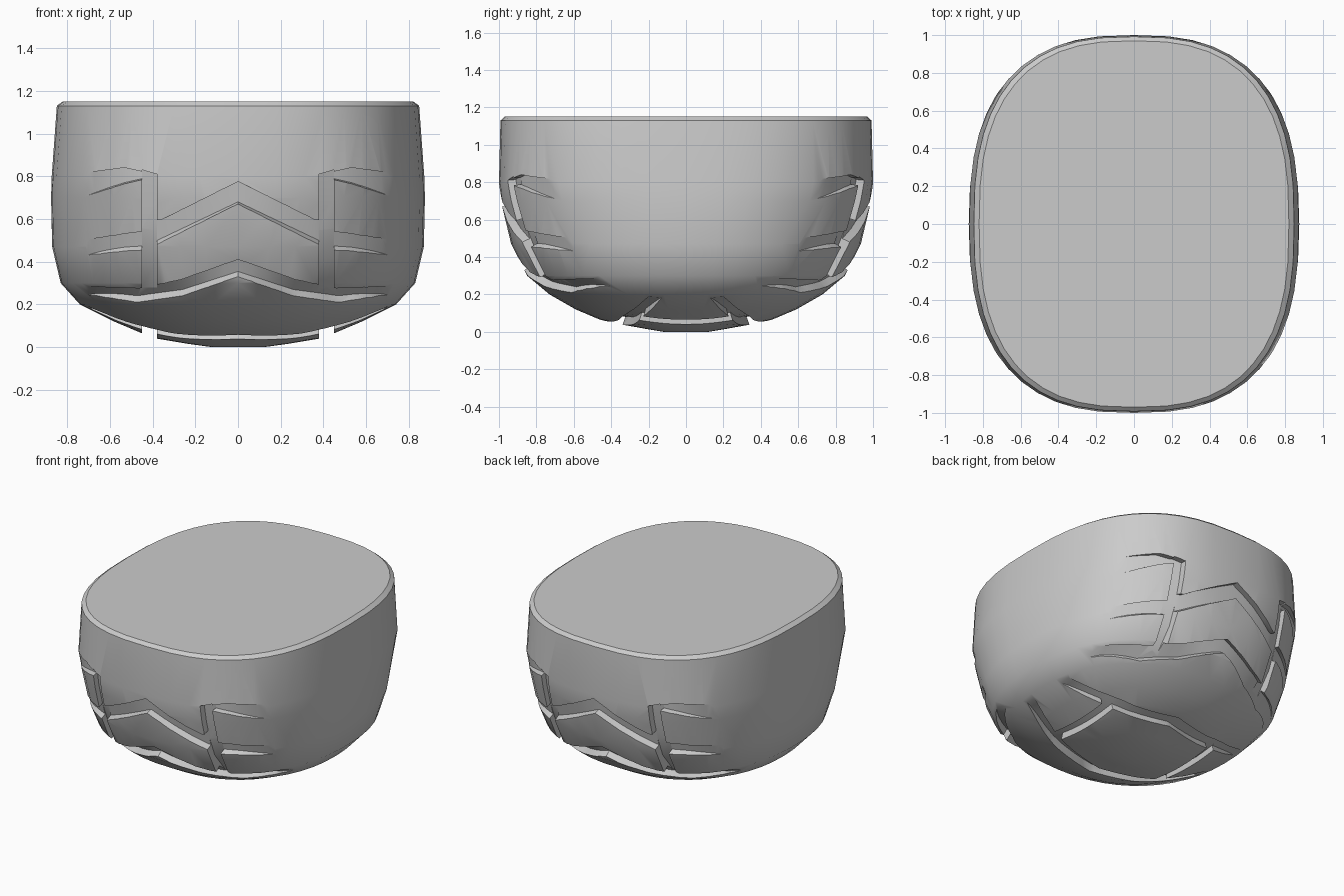
import bpy, bmesh, math
from mathutils import Vector

default = bpy.data.objects.get("Cube")
if default:
    bpy.data.objects.remove(default, do_unlink=True)

grey = bpy.data.materials.new("light_grey")
grey.use_nodes = True
grey.diffuse_color = (0.6, 0.6, 0.6, 1)
grey.node_tree.nodes["Principled BSDF"].inputs["Base Color"].default_value = (0.6, 0.6, 0.6, 1)

# Body rings: height, half width, half length, squareness
RINGS = [(0, .12, .12, 2), (.015, .23, .21, 2.1), (.04, .38, .35, 2.2), (.065, .45, .46, 2.2),
         (.12, .58, .59, 2.2), (.2, .74, .73, 2.25), (.3, .83, .85, 2.3), (.47, .87, .935, 2.3),
         (.7, .875, .99, 2.45), (.8, .872, 1, 2.6), (1.13, .848, .992, 2.6), (1.15, .82, .97, 2.6)]
SIDES = 48


def ring_at(z):
    z = min(max(z, 0), 1.15)
    for lo, hi in zip(RINGS, RINGS[1:]):
        if z <= hi[0]:
            t = (z - lo[0]) / (hi[0] - lo[0])
            return [a + (b - a) * t for a, b in zip(lo, hi)][1:]


def front_point(x, z):
    """Point on the front wall at a given x and height."""
    rx, ry, n = ring_at(z)
    return Vector((x, -ry * max(0, 1 - abs(x / rx) ** n) ** (1 / n), z))


def under_point(x, y):
    """Point on the underside at a given x and y."""
    lo, hi = 0, 1.15
    for _ in range(30):
        z = (lo + hi) / 2
        rx, ry, n = ring_at(z)
        if abs(x / rx) ** n + abs(y / ry) ** n > 1:
            lo = z
        else:
            hi = z
    return Vector((x, y, lo))


def make_object(name, bm):
    bmesh.ops.recalc_face_normals(bm, faces=bm.faces)
    mesh = bpy.data.meshes.new(name)
    bm.to_mesh(mesh)
    bm.free()
    mesh.materials.append(grey)
    obj = bpy.data.objects.new(name, mesh)
    bpy.context.collection.objects.link(obj)
    return obj


# Rounded bowl body with a flat top
bm = bmesh.new()
loops = []
for z, rx, ry, n in RINGS:
    loop = []
    for i in range(SIDES):
        a = math.tau * i / SIDES
        c, s = math.cos(a), math.sin(a)
        loop.append(bm.verts.new((math.copysign(abs(c) ** (2 / n), c) * rx,
                                  math.copysign(abs(s) ** (2 / n), s) * ry, z)))
    loops.append(loop)
for lo, hi in zip(loops, loops[1:]):
    for i in range(SIDES):
        j = (i + 1) % SIDES
        bm.faces.new((lo[i], lo[j], hi[j], hi[i]))
bm.faces.new(loops[0])
bm.faces.new(loops[-1])
body = make_object("grooved_body", bm)


def refine(points, steps=4):
    out = [points[0]]
    for (a, b), (c, d) in zip(points, points[1:]):
        out += [(a + (c - a) * k / steps, b + (d - b) * k / steps) for k in range(1, steps + 1)]
    return out


def add_strip(bm, edge_a, edge_b, locate, sx, sy):
    """Closed band following the surface; it fades out towards the flanks."""
    sections = []
    for pa, pb in zip(refine(edge_a), refine(edge_b)):
        corners = []
        for p, order in ((pa, 1), (pb, -1)):
            pos = locate(*p)
            out = Vector((0, pos.y, pos.z - 0.9)).normalized()
            depth = 0.045 * (1 - abs(pos.x / 0.7) ** 6)
            corners += [pos + out * 0.06, pos - out * depth][::order]
        sections.append([bm.verts.new((v.x * sx, v.y * sy, v.z)) for v in corners])
    for s, t in zip(sections, sections[1:]):
        for i in range(4):
            j = (i + 1) % 4
            bm.faces.new((s[i], s[j], t[j], t[i]))
    bm.faces.new(sections[0])
    bm.faces.new(sections[-1])


# Groove edges on the end walls (x, z) and the underside (x, y)
FRONT = [
    ([(0, .775), (.36, .595), (.41, .595)], [(0, .67), (.36, .49), (.41, .465)]),
    ([(.38, .25), (.38, .81)], [(.45, .25), (.45, .83)]),
    ([(.42, .815), (.53, .84), (.72, .815)], [(.42, .79), (.53, .765), (.72, .705)]),
    ([(.42, .545), (.53, .53), (.72, .5)], [(.42, .455), (.53, .45), (.72, .43)]),
    ([(0, .41), (.27, .315), (.46, .275), (.72, .285)],
     [(0, .33), (.26, .24), (.47, .21), (.72, .25)]),
]
UNDER = [
    ([(0, -.43), (.38, -.34), (.46, -.31), (.72, -.19)],
     [(0, -.34), (.36, -.255), (.46, -.225), (.72, -.12)]),
]
SPINE = ([(.38, -.3), (.38, 0), (.38, .3)], [(.45, -.28), (.45, 0), (.45, .28)])

bm = bmesh.new()
for grooves, locate in ((FRONT, front_point), (UNDER, under_point)):
    for a, b in grooves:
        for sy in (1, -1):
            if a[0][0] == 0:
                full = [[(-x, v) for x, v in reversed(e[1:])] + e for e in (a, b)]
                add_strip(bm, *full, locate, 1, sy)
            else:
                for sx in (1, -1):
                    add_strip(bm, a, b, locate, sx, sy)
for sx in (1, -1):
    add_strip(bm, *SPINE, under_point, sx, 1)
cutter = make_object("groove_cutter", bm)
cutter.hide_render = True

# Carve the grooves, then shade
cut = body.modifiers.new("grooves", "BOOLEAN")
cut.operation = "DIFFERENCE"
cut.solver = "EXACT"
cut.use_self = True
cut.object = cutter
bpy.ops.object.select_all(action="DESELECT")
body.select_set(True)
bpy.context.view_layer.objects.active = body
bpy.ops.object.modifier_apply(modifier=cut.name)
bpy.data.objects.remove(cutter, do_unlink=True)
bpy.ops.object.shade_smooth_by_angle(angle=math.radians(30))
